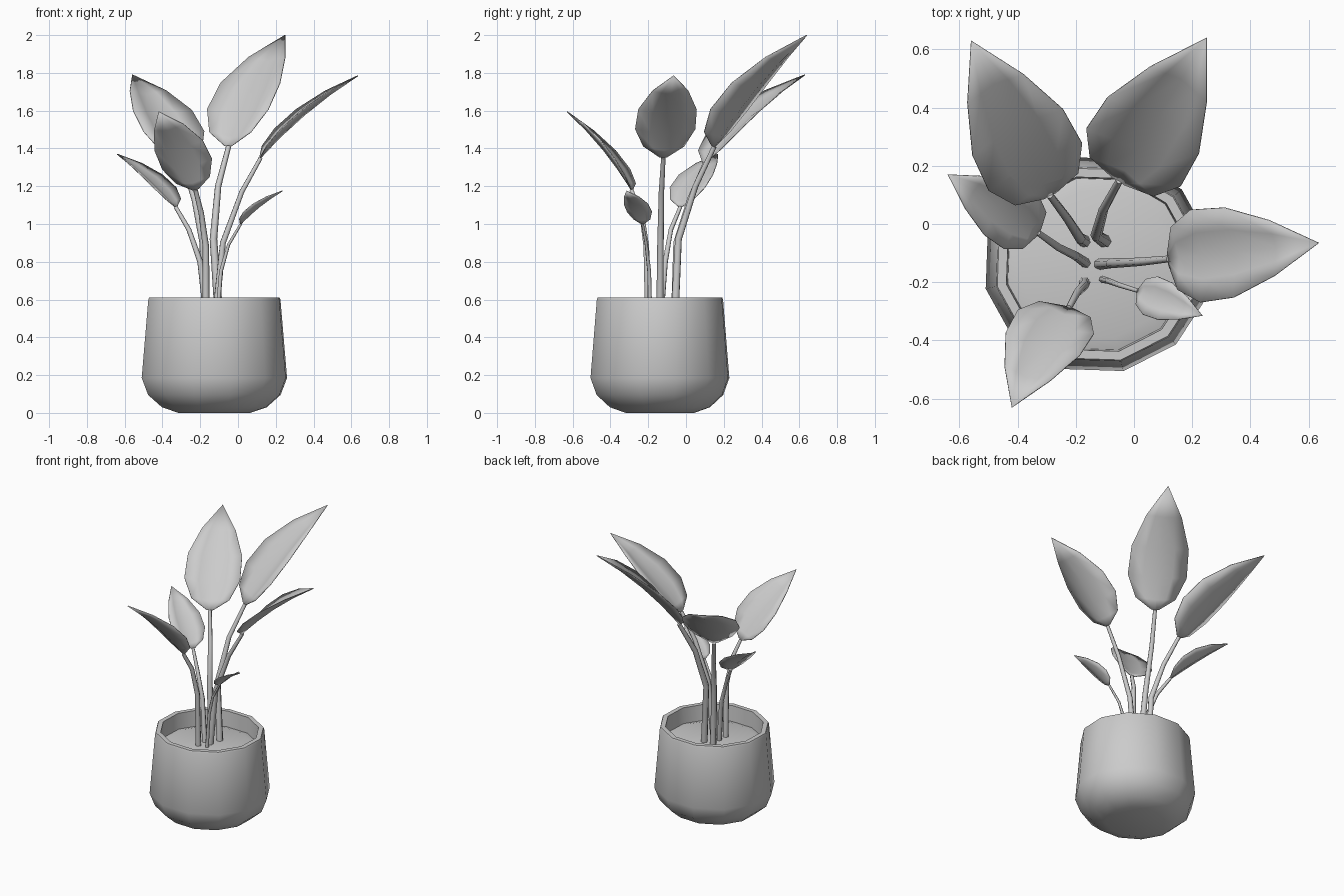
import bpy, math
from mathutils import Vector

if "Cube" in bpy.data.objects:
    bpy.data.objects.remove(bpy.data.objects["Cube"])

CX, CY, SIDES = -0.125, -0.138, 12


def add_mesh(name, verts, faces, angle):
    me = bpy.data.meshes.new(name)
    me.from_pydata(verts, [], faces)
    ob = bpy.data.objects.new(name, me)
    bpy.context.collection.objects.link(ob)
    bpy.ops.object.select_all(action='DESELECT')
    ob.select_set(True)
    bpy.context.view_layer.objects.active = ob
    bpy.ops.object.shade_smooth_by_angle(angle=math.radians(angle))
    return ob


def lathe(name, profile, cap_start=False, cap_end=False, angle=40):
    verts, faces = [], []
    for r, z in profile:
        for i in range(SIDES):
            a = math.radians(13) + i * math.tau / SIDES
            verts.append((CX + r * math.cos(a), CY + 0.955 * r * math.sin(a), z))
    for k in range(len(profile) - 1):
        for i in range(SIDES):
            j = (i + 1) % SIDES
            faces.append((k * SIDES + i, k * SIDES + j, (k + 1) * SIDES + j, (k + 1) * SIDES + i))
    if cap_start:
        faces.append(tuple(reversed(range(SIDES))))
    if cap_end:
        faces.append(tuple(range(len(verts) - SIDES, len(verts))))
    return add_mesh(name, verts, faces, angle)


# Stem: tapered low-sided tube along a few points
def stem(name, points, radius):
    cu = bpy.data.curves.new(name, 'CURVE')
    cu.dimensions = '3D'
    cu.bevel_depth = radius
    cu.bevel_resolution = 1
    cu.use_fill_caps = True
    sp = cu.splines.new('POLY')
    sp.points.add(len(points) - 1)
    for i, p in enumerate(points):
        sp.points[i].co = (*p, 1)
        sp.points[i].radius = 1.1 - 0.45 * i / (len(points) - 1)
    bpy.context.collection.objects.link(bpy.data.objects.new(name, cu))


# Leaf: pointed blade from base to tip, folded up along the midrib
OUTLINE = [(0, .12), (.08, .68), (.25, 1), (.48, .97), (.74, .6), (1, 0)]


def leaf(name, base, tip, half, tilt=0.0):
    base, tip = Vector(base), Vector(tip)
    d = tip - base
    side = d.cross(Vector((0, 0, 1))).normalized()
    up = side.cross(d).normalized()
    side, up = (side * math.cos(tilt) + up * math.sin(tilt),
                up * math.cos(tilt) - side * math.sin(tilt))
    verts, faces = [], []
    for t, w in OUTLINE[:-1]:
        mid = base + d * t + up * (0.14 * d.length * t * (1 - t))
        for s in (-1, -.5, 0, .5, 1):
            verts.append(mid + side * (s * w * half) + up * (abs(s) * w * half * 0.26))
    verts.append(tip)
    for k in range(len(OUTLINE) - 2):
        for c in range(4):
            a = k * 5 + c
            faces.append((a, a + 1, a + 6, a + 5))
    last = (len(OUTLINE) - 2) * 5
    faces += [(last + c, last + c + 1, len(verts) - 1) for c in range(4)]
    ob = add_mesh(name, verts, faces, 50)
    mod = ob.modifiers.new("thickness", 'SOLIDIFY')
    mod.thickness = 0.005
    mod.offset = 0


# Pot and soil
lathe("pot", [(.195, 0), (.285, .03), (.36, .095), (.395, .185), (.359, .6),
              (.354, .611), (.322, .611), (.315, .46)], cap_start=True)
lathe("soil", [(.32, .5), (.27, .515)], cap_end=True)

# Plant: name, stem points (last one carries the leaf), stem radius, tip, half width, tilt
PLANT = [
    ("back_right", [(-.1, -.06, .5), (-.13, -.04, .92), (-.105, .05, 1.2), (-.05, .15, 1.41)],
     .021, (.25, .64, 2.0), .19, 0),
    ("back_left", [(-.17, -.06, .5), (-.185, -.05, .9), (-.23, .02, 1.13), (-.29, .1, 1.32)],
     .02, (-.56, .63, 1.79), .18, 0),
    ("front_left", [(-.17, -.2, .5), (-.17, -.21, .88), (-.195, -.235, 1.06), (-.225, -.29, 1.18)],
     .018, (-.42, -.63, 1.595), .14, -.3),
    ("right", [(-.12, -.138, .5), (-.08, -.135, .9), (.02, -.13, 1.17), (.12, -.12, 1.35)],
     .018, (.635, -.065, 1.785), .16, 0),
    ("left", [(-.165, -.135, .5), (-.2, -.11, .8), (-.26, -.08, .97), (-.33, -.03, 1.09)],
     .016, (-.64, .17, 1.37), .11, 0),
    ("small_right", [(-.11, -.19, .5), (-.09, -.195, .75), (-.05, -.21, .89), (.015, -.23, 1.0)],
     .011, (.235, -.315, 1.175), .07, 0),
]
for name, pts, radius, tip, half, tilt in PLANT:
    stem(name + "_stem", pts, radius)
    leaf(name + "_leaf", pts[-1], tip, half, tilt)
